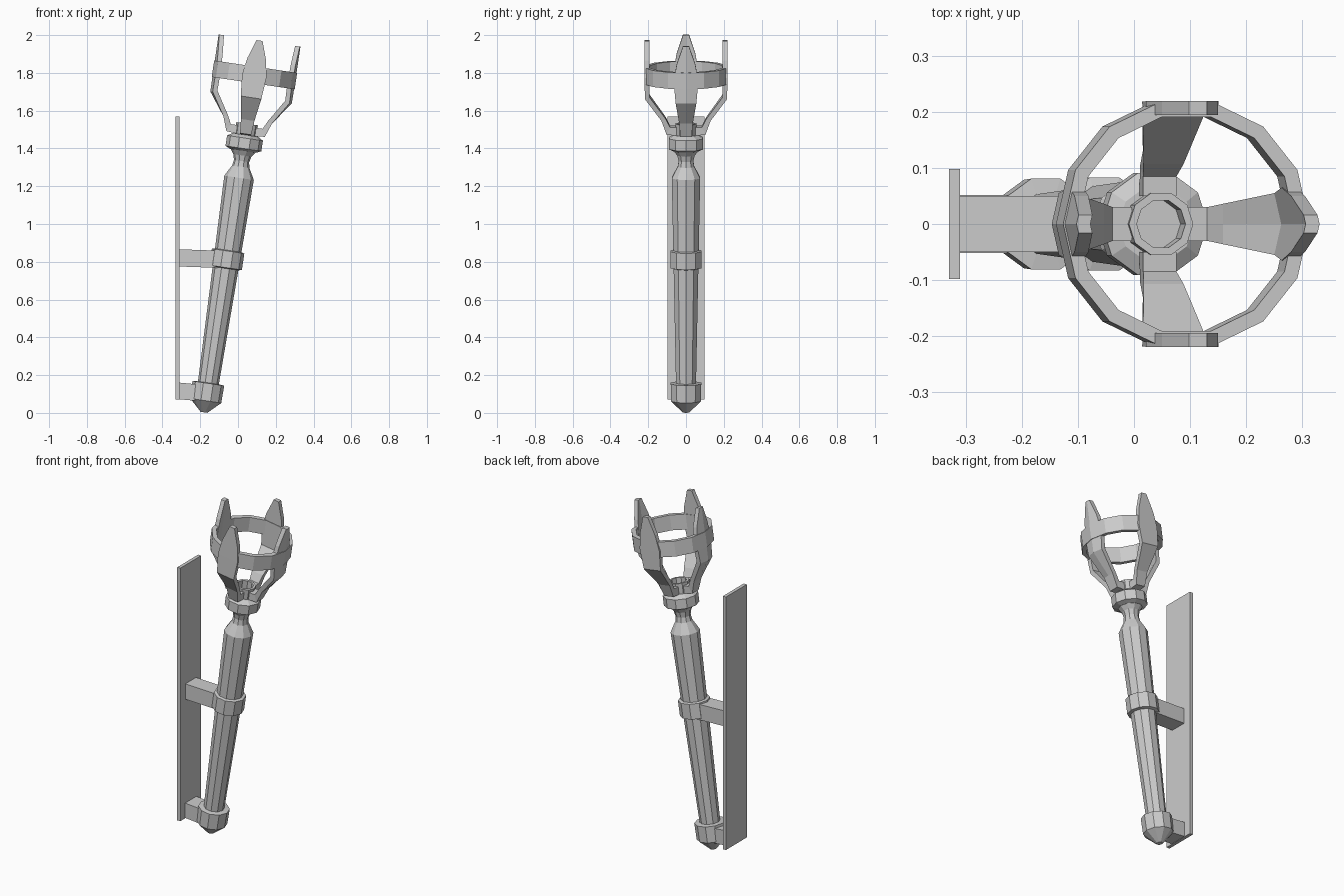
import bpy
from math import sin, cos, pi, tan, radians
from mathutils import Matrix

if "Cube" in bpy.data.objects:
    bpy.data.objects.remove(bpy.data.objects["Cube"])

TILT = radians(8.5)
# Torch space: z runs along the leaning shaft, origin at its bottom tip
LEAN = Matrix.Translation((-0.18, 0, 0.003)) @ Matrix.Rotation(TILT, 4, 'Y')


def make(name, verts, faces, matrix=LEAN):
    mesh = bpy.data.meshes.new(name)
    mesh.from_pydata(verts, [], faces)
    mesh.transform(matrix)
    mesh.update()
    obj = bpy.data.objects.new(name, mesh)
    bpy.context.collection.objects.link(obj)
    return obj


def lathe(name, profile, sides=10, closed=False):
    """Revolve (radius, height) points; corners lie on +-x, flats on +-y."""
    verts = [(r * cos(2 * pi * i / sides), r * sin(2 * pi * i / sides), h)
             for r, h in profile for i in range(sides)]
    n = len(profile)
    faces = []
    for k in range(n if closed else n - 1):
        a, b = k * sides, ((k + 1) % n) * sides
        for i in range(sides):
            j = (i + 1) % sides
            faces.append((a + i, a + j, b + j, b + i))
    if not closed:
        faces.append(tuple(reversed(range(sides))))
        faces.append(tuple(range((n - 1) * sides, n * sides)))
    return make(name, verts, faces)


def box(name, x0, x1, y, z0, z1, drop=0.0):
    """Box from the wall outwards; drop lowers the far end."""
    v = [(x, s * y, z - (drop if x == x1 else 0))
         for x in (x0, x1) for s in (-1, 1) for z in (z0, z1)]
    f = [(0, 1, 3, 2), (4, 6, 7, 5), (0, 4, 5, 1),
         (2, 3, 7, 6), (0, 2, 6, 4), (1, 5, 7, 3)]
    return make(name, v, f, Matrix())


def petal(name, angle, ridge):
    """Blade: outer radius/height, inner radius/height, half width."""
    stations = [
        (0.050, 1.485, 0.050, 1.530, 0.030),
        (0.103, 1.490, 0.085, 1.530, 0.030),
        (0.130, 1.565, 0.107, 1.575, 0.036),
        (0.218, 1.685, 0.194, 1.695, 0.055),
        (0.219, 1.800, 0.194, 1.800, 0.065),
        (0.219, 1.890, 0.194, 1.890, 0.050),
        (0.219, 1.990, 0.194, 1.990, 0.016),
    ]
    slope = tan(pi / 14) if ridge else 0.0
    verts, faces = [], []
    for ro, so, ri, si, w in stations:
        bend = w * slope if so > 1.6 else 0
        verts += [(ro - bend, -w, so), (ro, 0, so), (ro - bend, w, so),
                  (ri - bend, w, si), (ri, 0, si), (ri - bend, -w, si)]
    for k in range(len(stations) - 1):
        a, b = 6 * k, 6 * k + 6
        for i in range(6):
            j = (i + 1) % 6
            faces.append((a + i, a + j, b + j, b + i))
    e = 6 * (len(stations) - 1)
    faces += [(5, 4, 1, 0), (4, 3, 2, 1),
              (e, e + 1, e + 4, e + 5), (e + 1, e + 2, e + 3, e + 4)]
    make(name, verts, faces, LEAN @ Matrix.Rotation(angle, 4, 'Z'))


# Wall plate and the two arms holding the torch
box("wall_plate", -0.33, -0.31, 0.098, 0.07, 1.57)
box("lower_bracket", -0.31, -0.18, 0.052, 0.072, 0.16, 0.012)
box("upper_bracket", -0.31, -0.08, 0.05, 0.775, 0.866, 0.008)

# Bottom cap with conical tip
lathe("bottom_cap", [(0.018, 0.0), (0.083, 0.062), (0.085, 0.155), (0.055, 0.158)])

# Tapered shaft with waisted neck
lathe("shaft", [(0.055, 0.12), (0.079, 1.255), (0.064, 1.283), (0.046, 1.315),
                (0.041, 1.345), (0.048, 1.375), (0.07, 1.405)])

# Clamp around the shaft
lathe("shaft_clamp", [(0.068, 0.770), (0.087, 0.775), (0.087, 0.863), (0.068, 0.868)])

# Collar and hollow cup under the flame basket
lathe("collar", [(0.07, 1.40), (0.096, 1.412), (0.096, 1.468), (0.068, 1.485)])
lathe("cup", [(0.056, 1.47), (0.058, 1.545), (0.044, 1.545), (0.044, 1.485),
              (0.02, 1.485)])

# Basket ring
lathe("basket_ring", [(0.222, 1.762), (0.222, 1.850), (0.196, 1.850), (0.196, 1.762)],
      sides=14, closed=True)

# Four blades; those on the x axis fold along the ring corner
for i in range(4):
    petal(f"basket_blade_{i + 1}", i * pi / 2, i % 2 == 0)
